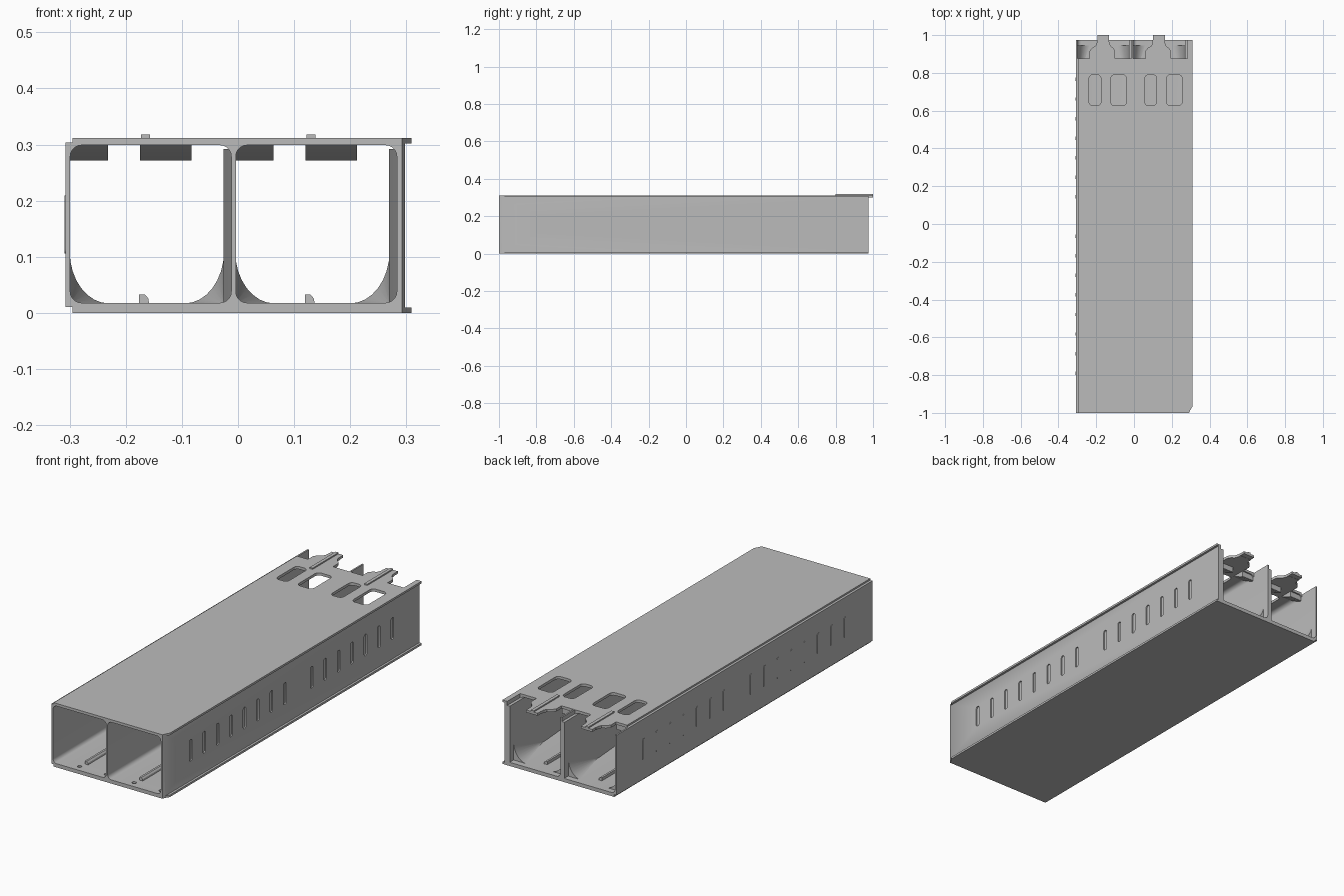
import bpy
import bmesh
from math import cos, sin, pi, radians

cube = bpy.data.objects.get("Cube")
if cube:
    bpy.data.objects.remove(cube)

grey = bpy.data.materials.new("plain grey")
grey.use_nodes = True
grey.diffuse_color = (0.5, 0.5, 0.5, 1)
grey.node_tree.nodes["Principled BSDF"].inputs["Base Color"].default_value = (0.5, 0.5, 0.5, 1)

BACK, TOP, PITCH = 0.975, 0.312, 0.295


def loft(name, start, end):
    """Closed solid between two matching rings of points."""
    bm = bmesh.new()
    a = [bm.verts.new(p) for p in start]
    b = [bm.verts.new(p) for p in end]
    bm.faces.new(a)
    bm.faces.new(b[::-1])
    for i in range(len(a)):
        j = (i + 1) % len(a)
        bm.faces.new((a[i], b[i], b[j], a[j]))
    bmesh.ops.recalc_face_normals(bm, faces=bm.faces)
    mesh = bpy.data.meshes.new(name)
    bm.to_mesh(mesh)
    bm.free()
    mesh.materials.append(grey)
    obj = bpy.data.objects.new(name, mesh)
    bpy.context.collection.objects.link(obj)
    return obj


def prism(name, points, axis, lo, hi):
    """Extrude a 2D outline along one axis."""
    def ring(t):
        return [(t, u, v) if axis == "x" else (u, t, v) if axis == "y" else (u, v, t)
                for u, v in points]
    return loft(name, ring(lo), ring(hi))


def rounded(u0, u1, v0, v1, r, n=5):
    pts = []
    corners = [(u1 - r, v1 - r), (u0 + r, v1 - r), (u0 + r, v0 + r), (u1 - r, v0 + r)]
    for k, (u, v) in enumerate(corners):
        for i in range(n + 1):
            a = (k + i / n) * pi / 2
            pts.append((u + r * cos(a), v + r * sin(a)))
    return pts


def box(name, x0, x1, y0, y1, z0, z1):
    return prism(name, [(x0, y0), (x1, y0), (x1, y1), (x0, y1)], "z", z0, z1)


def cut(obj, cutters):
    for c in cutters:
        c.hide_render = True
        mod = obj.modifiers.new("cut", "BOOLEAN")
        mod.operation, mod.solver, mod.object = "DIFFERENCE", "EXACT", c
    bpy.context.view_layer.update()
    graph = bpy.context.evaluated_depsgraph_get()
    mesh = bpy.data.meshes.new_from_object(obj.evaluated_get(graph))
    obj.modifiers.clear()
    obj.data = mesh
    for c in cutters:
        bpy.data.objects.remove(c)


# Housing with interlocking flanges on one side and stepped edges on the other
outline = [(-.295, 0), (.309, 0), (.309, .01), (.298, .01), (.298, .302), (.309, .302),
           (.309, TOP), (-.295, TOP), (-.295, .304), (-.307, .304), (-.307, .011), (-.295, .011)]
housing = prism("housing", outline, "y", -1, BACK)

cutters = [prism("corner_cut", [(.31, -.965), (.32, -1.1), (.29, -1.1), (.292, -1.0), (.298, -.985)],
                 "z", -.1, .4)]
slots = [-.79 + .1037 * i for i in range(16) if i != 8]
for y in slots:
    cutters.append(prism("slot", rounded(y - .01, y + .01, .105, .21, .008), "x", .292, .35))

for dx in (0, PITCH):
    # Long compartment
    cutters.append(prism("bay", rounded(-.299 + dx, -.012 + dx, .018, .299, .02), "y", -1.1, 1.1))
    # Roof windows
    for x0, x1 in ((-.238, -.175), (-.123, -.04)):
        cutters.append(prism("window", rounded(x0 + dx, x1 + dx, .627, .79, .02), "z", .27, .4))
    # Notches either side of the rear latch
    left = [(-.299, .875), (-.235, .875), (-.235, .915), (-.222, .932), (-.204, .942),
            (-.196, .96), (-.194, 1.1), (-.299, 1.1)]
    right = [(-.132, 1.1), (-.131, .96), (-.124, .942), (-.108, .93), (-.1, .915),
             (-.1, .875), (-.012, .875), (-.012, 1.1)]
    for notch in (left, right):
        cutters.append(prism("notch", [(x + dx, y) for x, y in notch], "z", .25, .4))
    # Blind holes in the floor near the front
    for x in (-.18, -.035):
        cutters.append(prism("hole", rounded(x - .01 + dx, x + .01 + dx, -.975, -.955, .0099),
                             "z", .01, .1))
cut(housing, cutters)

# Raised keys on the side opposite the slots
for y in slots:
    prism("side_key", rounded(y - .009, y + .009, .106, .209, .008), "x", -.309, -.305)


def corner(x, side, y, rx, rz):
    """Concave triangular section against a wall and the floor."""
    arc = [(x + side * rx * (1 - cos(a)), y, .017 + rz * (1 - sin(a)))
           for a in (i * pi / 16 for i in range(9))]
    return [(x, y, .017)] + arc


for dx, tag in ((0, "right"), (PITCH, "left")):
    # Rear latch with its finger ridge
    box(tag + "_latch_tip", -.194 + dx, -.132 + dx, .97, 1, .3, TOP)
    box(tag + "_latch_ridge", -.173 + dx, -.157 + dx, .8, 1, .308, .318)
    # Floor guide rail
    prism(tag + "_floor_rail", [(-.176 + dx, .015), (-.158 + dx, .015), (-.16 + dx, .026),
                                (-.166 + dx, .033), (-.176 + dx, .033)], "y", -.93, .9)
    # Sloped stops below the roof
    for x0, x1 in ((-.3, -.232), (-.175, -.083)):
        prism(tag + "_roof_stop", [(.8, .3), (.868, .3), (.868, .272), (.86, .272)],
              "x", x0 + dx, x1 + dx)
    # Wall liner thickening towards the rear
    prism(tag + "_wall_liner", [(-.011 + dx, .4), (-.026 + dx, .7), (-.026 + dx, BACK),
                                (-.011 + dx, BACK)], "z", .017, .292)
    # Flared guides in the lower rear corners
    for x, side in ((-.3, 1), (-.025, -1)):
        loft(tag + "_corner_guide", corner(x + dx, side, .72, .004, .004),
             corner(x + dx, side, .945, .07, .093))

# Smooth curved walls, keep edges sharp
bpy.ops.object.select_all(action="DESELECT")
for obj in bpy.context.scene.objects:
    if obj.type == "MESH":
        obj.select_set(True)
        bpy.context.view_layer.objects.active = obj
bpy.ops.object.shade_smooth_by_angle(angle=radians(30))
